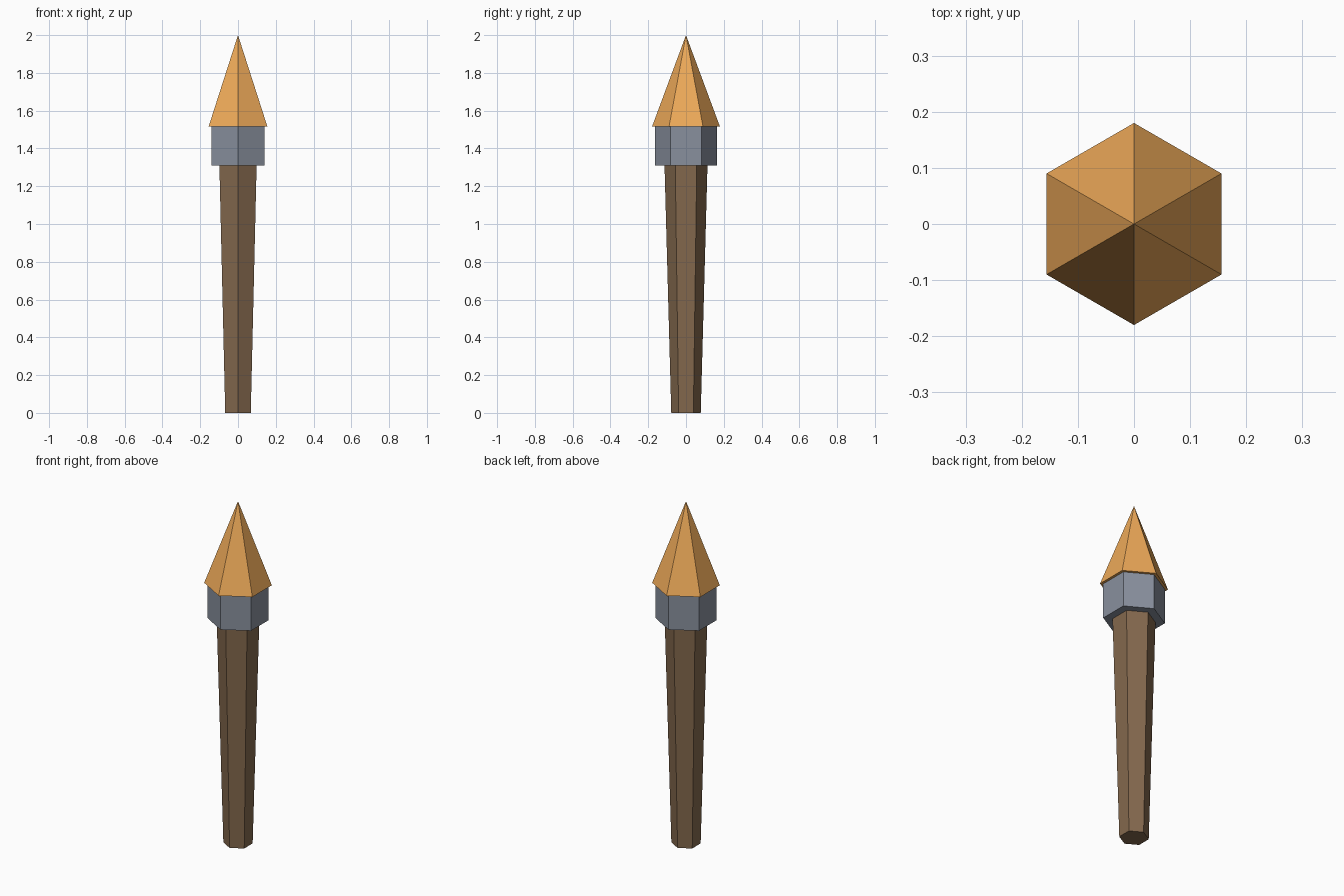
import bpy

if "Cube" in bpy.data.objects:
    bpy.data.objects.remove(bpy.data.objects["Cube"])


def hex_part(name, r_bottom, r_top, z_bottom, z_top, color=None):
    """Flat-shaded six-sided frustum with corners on the y axis."""
    bpy.ops.mesh.primitive_cone_add(
        vertices=6, radius1=r_bottom, radius2=r_top, depth=z_top - z_bottom,
        location=(0, 0, (z_bottom + z_top) / 2))
    obj = bpy.context.object
    obj.name = name
    if color:
        mat = bpy.data.materials.new(name + "_material")
        mat.diffuse_color = color
        mat.use_nodes = True
        mat.node_tree.nodes["Principled BSDF"].inputs["Base Color"].default_value = mat.diffuse_color
        obj.data.materials.append(mat)
    return obj


# Wooden shaft, wider toward the head
hex_part("handle", 0.078, 0.114, 0.0, 1.32, (0.23, 0.14, 0.075, 1))

# Metal band holding the head
hex_part("collar", 0.163, 0.163, 1.31, 1.52, (0.25, 0.28, 0.34, 1))

# Pointed flame slightly overhanging the band
hex_part("flame", 0.18, 0.0, 1.515, 2.0, (0.85, 0.40, 0.10, 1))
